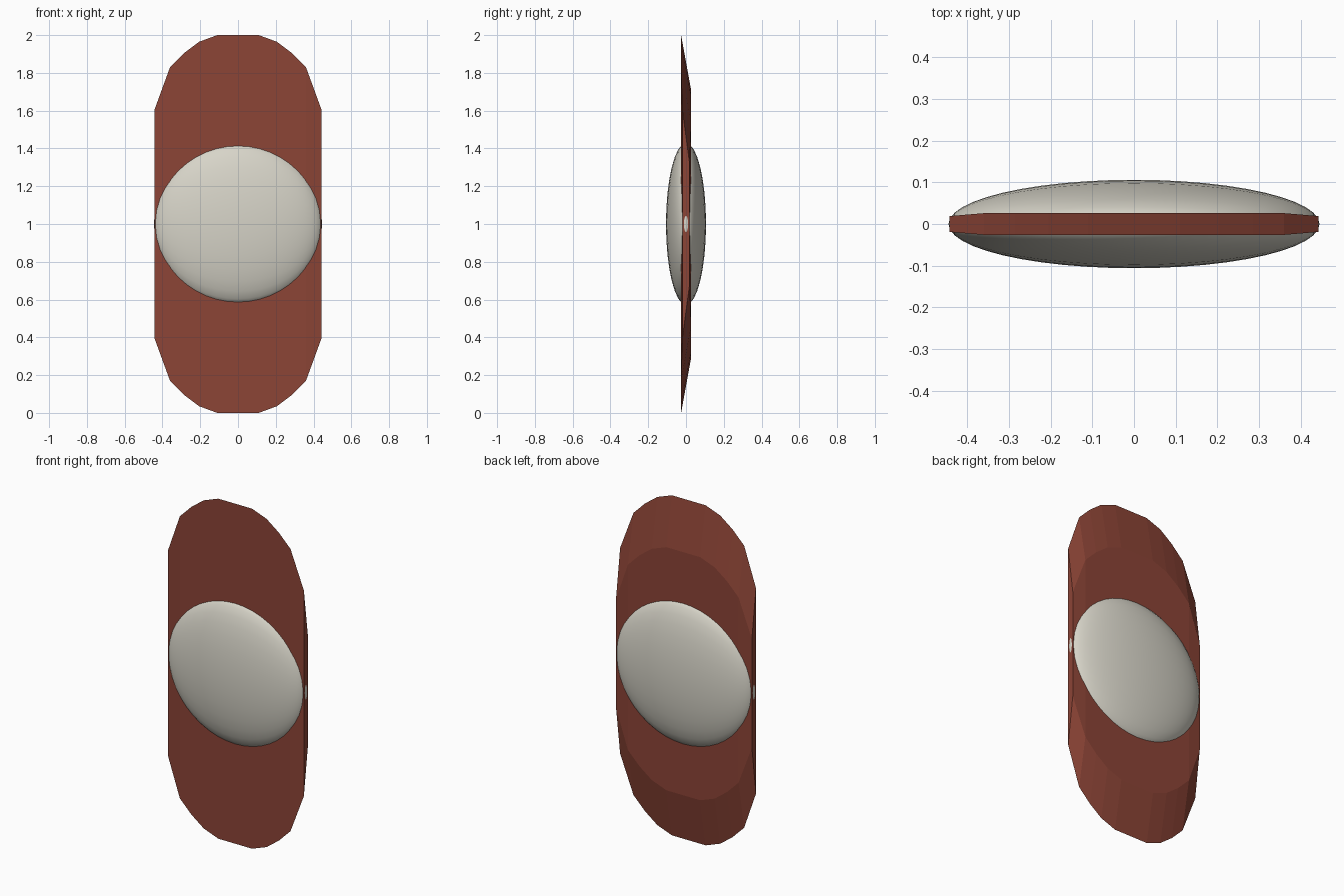
import bpy, bmesh, math
from mathutils import Matrix

if "Cube" in bpy.data.objects:
    bpy.data.objects.remove(bpy.data.objects["Cube"])


def material(name, rgb):
    m = bpy.data.materials.new(name)
    m.diffuse_color = (*rgb, 1)
    m.use_nodes = True
    m.node_tree.nodes["Principled BSDF"].inputs["Base Color"].default_value = m.diffuse_color
    return m


def make_object(name, bm, mat):
    bmesh.ops.recalc_face_normals(bm, faces=bm.faces)
    mesh = bpy.data.meshes.new(name)
    bm.to_mesh(mesh)
    bm.free()
    mesh.materials.append(mat)
    ob = bpy.data.objects.new(name, mesh)
    bpy.context.collection.objects.link(ob)
    return ob


red = material("brick red", (0.262, 0.058, 0.037))
white = material("warm white", (0.68, 0.66, 0.58))

# Long board: cross-sections along x, ends sloped towards the back
half = [(0.11, 1.0, 0.026), (0.205, 0.965, 0.026), (0.285, 0.905, 0.026),
        (0.36, 0.83, 0.026), (0.442, 0.605, 0.019)]  # x, half height, half thickness
slope = 0.285
sections = [(-x, h, t) for x, h, t in reversed(half)] + half
bm = bmesh.new()
rings = []
for x, h, t in sections:
    b = h - slope
    rings.append([bm.verts.new((x, y, 1 + z))
                  for y, z in ((-t, -h), (t, -b), (t, b), (-t, h))])
for a, b in zip(rings, rings[1:]):
    for i in range(4):
        j = (i + 1) % 4
        bm.faces.new((a[i], a[j], b[j], b[i]))
bm.faces.new(rings[0])
bm.faces.new(rings[-1])
make_object("board", bm, red)

# Flattened round dome through the middle, poles along x
bm = bmesh.new()
bmesh.ops.create_uvsphere(bm, u_segments=32, v_segments=24, radius=1)
bm.transform(Matrix.Translation((0, 0, 1))
             @ Matrix.Diagonal((0.445, 0.106, 0.428, 1))
             @ Matrix.Rotation(math.pi / 2, 4, 'Y'))
for f in bm.faces:
    f.smooth = True
make_object("center_dome", bm, white)
